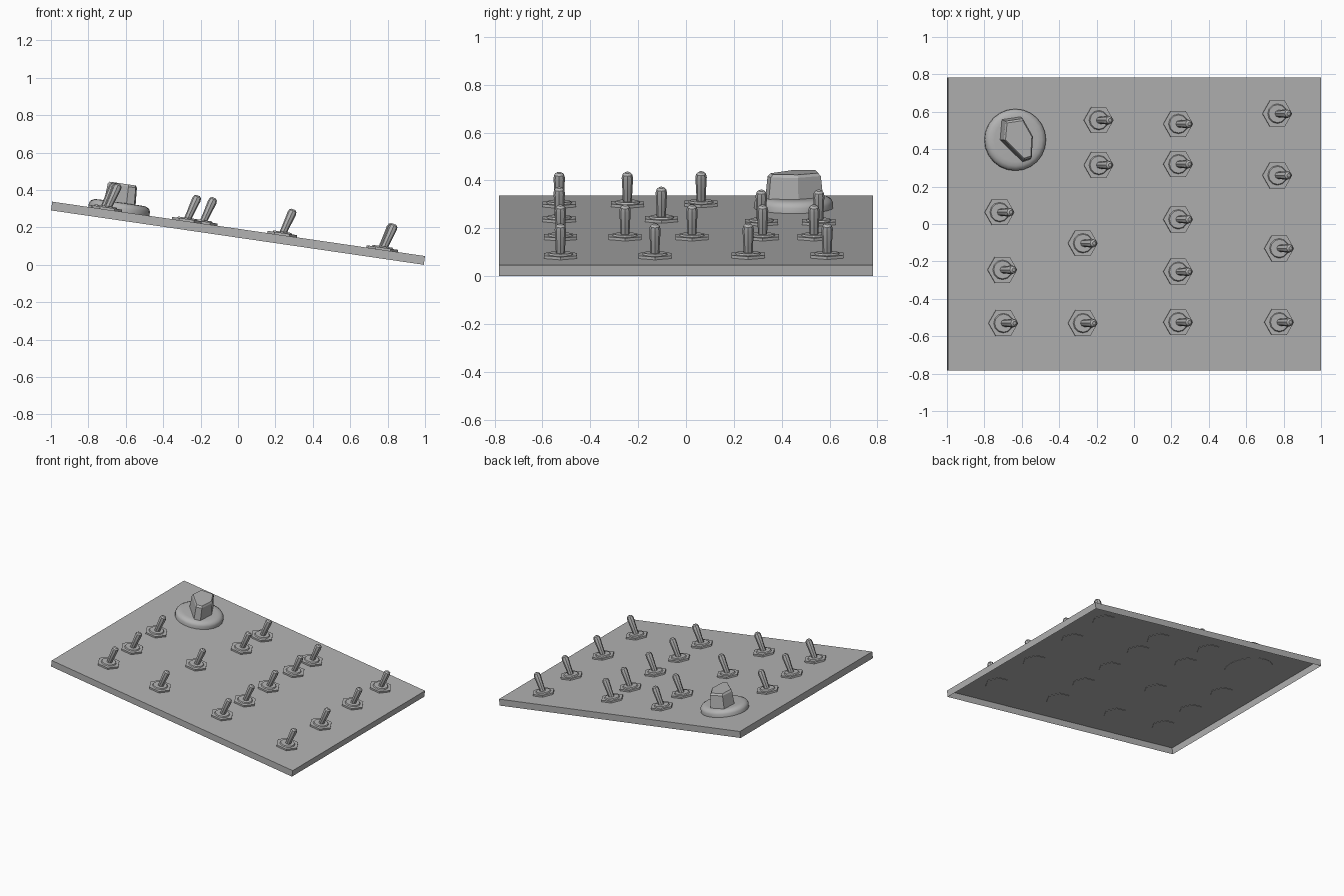
import bpy, bmesh, math
from mathutils import Matrix, Vector

if "Cube" in bpy.data.objects:
    bpy.data.objects.remove(bpy.data.objects["Cube"])

TILT = math.radians(8.3)
T = 0.047                      # depth of the panel rim
L = 2.0 / math.cos(TILT) - T * math.tan(TILT)
# panel frame: origin at the middle of the top sheet, z along its normal
FRAME = Matrix.Translation((0.0034, 0, 0.192)) @ Matrix.Rotation(TILT, 4, 'Y')

grey = bpy.data.materials.new("mid_grey")
grey.diffuse_color = (0.45, 0.45, 0.45, 1)
grey.use_nodes = True
grey.node_tree.nodes["Principled BSDF"].inputs["Base Color"].default_value = grey.diffuse_color


def finish(bm, name, matrix, recalc=True, smooth=None):
    if recalc:
        bmesh.ops.recalc_face_normals(bm, faces=bm.faces)
    me = bpy.data.meshes.new(name)
    bm.to_mesh(me)
    bm.free()
    me.materials.append(grey)
    ob = bpy.data.objects.new(name, me)
    bpy.context.collection.objects.link(ob)
    ob.matrix_world = matrix
    if smooth:
        bpy.ops.object.select_all(action='DESELECT')
        ob.select_set(True)
        bpy.context.view_layer.objects.active = ob
        bpy.ops.object.shade_smooth_by_angle(angle=math.radians(smooth))
    return ob


def loft(bm, rings):
    """Skin a list of point rings and cap both ends."""
    vs = [[bm.verts.new(p) for p in r] for r in rings]
    n = len(vs[0])
    for a, b in zip(vs, vs[1:]):
        for i in range(n):
            bm.faces.new((a[i], a[(i + 1) % n], b[(i + 1) % n], b[i]))
    bm.faces.new(vs[0][::-1])
    bm.faces.new(vs[-1])


def circle_rings(profile, n, m=Matrix.Identity(4)):
    return [[m @ Vector((r * math.cos(2 * math.pi * i / n),
                         r * math.sin(2 * math.pi * i / n), z))
             for i in range(n)] for r, z in profile]


def on_panel(x, y):
    return FRAME @ Matrix.Translation(((x - 0.0034) / math.cos(TILT), y, 0))


# panel: tray-like sheet with a folded rim, open underneath
bm = bmesh.new()
bmesh.ops.create_cube(bm, size=1, matrix=Matrix.Translation((0, 0, -T / 2))
                      @ Matrix.Diagonal((L, 1.564, T, 1)))
bm.normal_update()
bmesh.ops.delete(bm, geom=[f for f in bm.faces if f.normal.z < -0.5], context='FACES_ONLY')
finish(bm, "panel", FRAME, recalc=False)

# toggle switches: hexagonal nut, washer ring and leaning lever
SWITCHES = [(-0.19, 0.555), (-0.19, 0.315),
            (0.235, 0.535), (0.235, 0.32), (0.235, 0.025), (0.235, -0.255), (0.235, -0.525),
            (0.765, 0.59), (0.765, 0.26), (0.775, -0.13), (0.775, -0.525),
            (-0.72, 0.063), (-0.275, -0.103), (-0.705, -0.245), (-0.70, -0.53), (-0.275, -0.53)]
LEAN = Matrix.Rotation(math.radians(16), 4, 'Y')
for k, (x, y) in enumerate(SWITCHES):
    m = on_panel(x, y)
    bm = bmesh.new()
    loft(bm, circle_rings([(0.08, -0.003), (0.08, 0.012)], 6))
    loft(bm, circle_rings([(0.054, 0.010), (0.048, 0.019)], 12))
    finish(bm, f"switch_nut_{k + 1}", m)
    bm = bmesh.new()
    loft(bm, circle_rings([(0.019, 0.004), (0.020, 0.05), (0.024, 0.128),
                           (0.020, 0.143), (0.010, 0.151)], 8, LEAN))
    finish(bm, f"switch_lever_{k + 1}", m, smooth=30)

# rotary knob: rounded skirt and a faceted pointer grip
m = on_panel(-0.637, 0.45)
bm = bmesh.new()
loft(bm, circle_rings([(0.165, -0.002), (0.165, 0.022), (0.158, 0.036), (0.14, 0.046),
                       (0.118, 0.048)], 24))
finish(bm, "knob_skirt", m, smooth=40)

OUTLINE = [(-0.078, 0.11), (0.025, 0.125), (0.085, 0.02), (0.078, -0.105),
           (0.035, -0.12), (-0.088, 0.0)]
bm = bmesh.new()
loft(bm, [[(x * s, y * s, z) for x, y in OUTLINE]
          for s, z in ((1.0, 0.03), (0.91, 0.138), (0.82, 0.15))])
finish(bm, "knob_grip", m)
